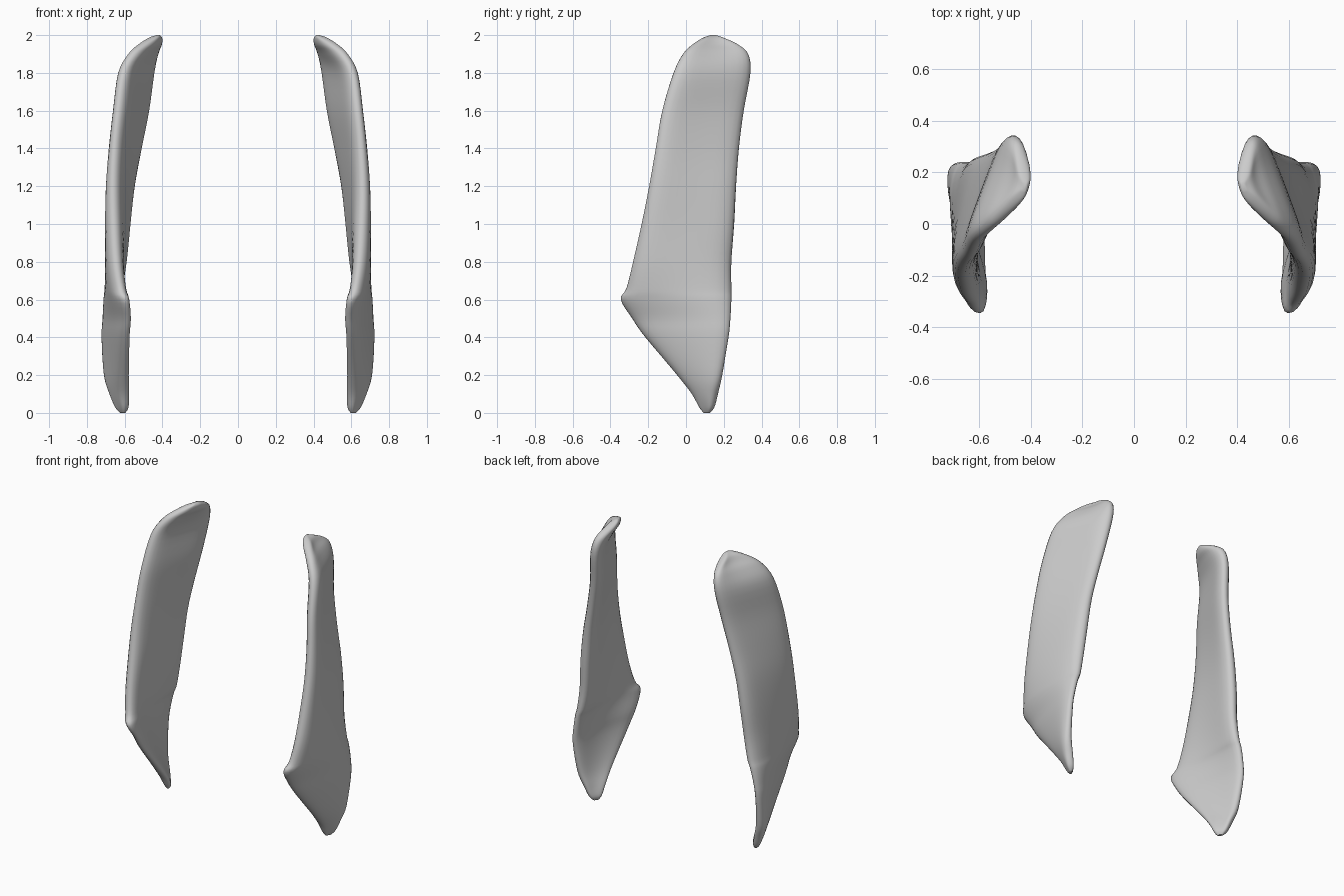
import bpy, bmesh
from math import cos, sin, pi, sqrt
from mathutils import Vector

default_cube = bpy.data.objects.get("Cube")
if default_cube:
    bpy.data.objects.remove(default_cube, do_unlink=True)

RING_POINTS = 32
STEPS = 4

# Horizontal sections from the lower tip to the upper end:
# height, front edge y and x, sideways bulge, back edge y and x, half thickness
SECTIONS = [
    (0, .095, .6, 0, .125, .62, .008),
    (.03, .075, .59, 0, .145, .64, .022),
    (.1, .035, .588, .01, .165, .662, .03),
    (.2, -.045, .592, .01, .19, .69, .033),
    (.4, -.215, .588, .015, .225, .7, .034),
    (.5, -.285, .582, .02, .235, .69, .036),
    (.6, -.345, .595, .028, .24, .668, .042),
    (.66, -.315, .62, .025, .24, .647, .046),
    (.8, -.28, .645, .02, .24, .622, .049),
    (1, -.235, .66, .01, .255, .602, .05),
    (1.2, -.195, .667, .005, .265, .575, .047),
    (1.4, -.16, .66, .003, .28, .532, .043),
    (1.6, -.125, .642, 0, .305, .49, .042),
    (1.8, -.065, .615, 0, .34, .462, .042),
    (1.9, -.015, .565, -.02, .328, .45, .04),
    (1.95, .035, .515, -.03, .275, .44, .035),
    (1.985, .09, .46, -.01, .2, .425, .026),
    (2, .13, .425, 0, .16, .42, .008),
]


def catmull(a, b, c, d, t):
    """Smooth blend from b to c."""
    return b + ((c - a) * t + (2 * a - 5 * b + 4 * c - d) * t * t
                + (3 * b - a - 3 * c + d) * t ** 3) / 2


def dense_sections():
    """Add smooth in-between sections along the blade."""
    last = len(SECTIONS) - 1
    for i in range(last):
        keys = [SECTIONS[max(0, min(last, i + k))] for k in (-1, 0, 1, 2)]
        for step in range(STEPS):
            yield [catmull(*values, step / STEPS) for values in zip(*keys)]
    yield SECTIONS[last]


def section_ring(section):
    """Closed outline: a bowed, thin plate with rounded front and back rims."""
    height, front_y, front_x, bulge, back_y, back_x, half = section
    front = Vector((front_x, front_y, height))
    back = Vector((back_x, back_y, height))
    chord = (back - front).normalized()
    normal = Vector((chord.y, -chord.x, 0))
    ring = []
    for i in range(RING_POINTS):
        angle = 2 * pi * i / RING_POINTS
        w = cos(angle)
        side = 1 if sin(angle) >= 0 else -1
        point = front.lerp(back, (w + 1) / 2)
        point.x += bulge * (1 - w * w)
        point += normal * (side * half * sqrt(max(0, 1 - w ** 6)))
        ring.append(point)
    return ring


def build_blade(name, side, material):
    """Loft the sections into one closed blade on the given side."""
    bm = bmesh.new()
    rings = []
    for section in dense_sections():
        rings.append([bm.verts.new((p.x * side, p.y, p.z))
                      for p in section_ring(section)])
    for lower, upper in zip(rings, rings[1:]):
        for i in range(RING_POINTS):
            j = (i + 1) % RING_POINTS
            bm.faces.new((lower[i], lower[j], upper[j], upper[i]))
    bm.faces.new(rings[0])
    bm.faces.new(rings[-1])
    bmesh.ops.recalc_face_normals(bm, faces=bm.faces)
    mesh = bpy.data.meshes.new(name)
    bm.to_mesh(mesh)
    bm.free()
    mesh.materials.append(material)
    blade = bpy.data.objects.new(name, mesh)
    bpy.context.collection.objects.link(blade)
    bpy.ops.object.select_all(action="DESELECT")
    blade.select_set(True)
    bpy.context.view_layer.objects.active = blade
    bpy.ops.object.shade_smooth_by_angle(angle=pi / 3)


# Plain light grey for both blades
grey = bpy.data.materials.new("light_grey")
colour = (.6, .6, .6, 1)
grey.diffuse_color = colour
grey.use_nodes = True
grey.node_tree.nodes["Principled BSDF"].inputs["Base Color"].default_value = colour

build_blade("left_blade", 1, grey)
build_blade("right_blade", -1, grey)
